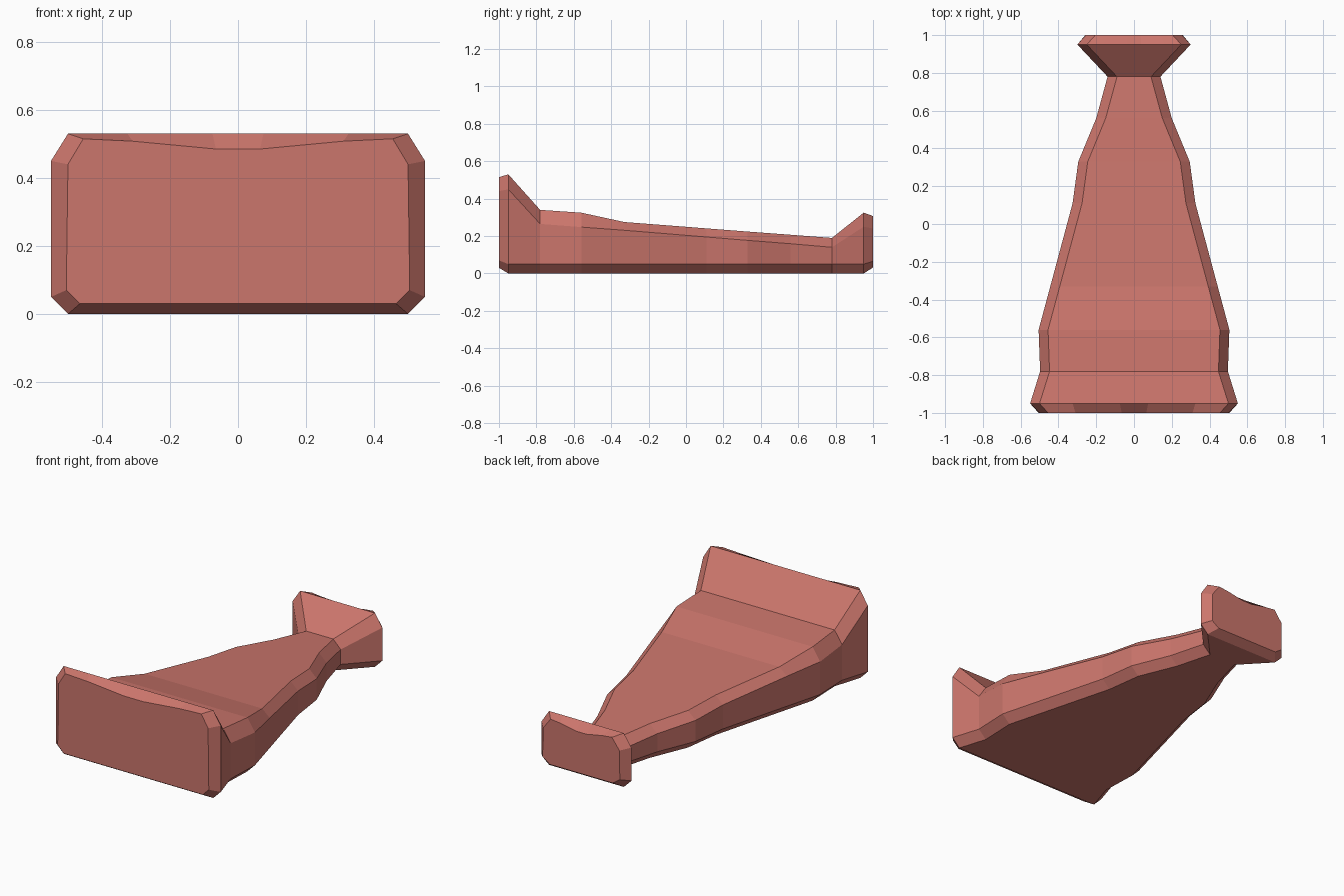
import bpy, bmesh

if "Cube" in bpy.data.objects:
    bpy.data.objects.remove(bpy.data.objects["Cube"])

# Stations along the body: y, half width, shoulder z, top z
STATIONS = [
    (-0.95, 0.55, 0.45, 0.53),
    (-0.78, 0.497, 0.265, 0.34),
    (-0.56, 0.505, 0.248, 0.325),
    (-0.33, 0.443, 0.231, 0.275),
    (0.11, 0.325, 0.195, 0.241),
    (0.33, 0.295, 0.177, 0.224),
    (0.56, 0.20, 0.159, 0.207),
    (0.78, 0.14, 0.14, 0.19),
    (0.95, 0.30, 0.25, 0.325),
]
CHAMFER = 0.05


def section(w, shoulder, top):
    """Right half of a chamfered cross-section, bottom to top."""
    f = w - CHAMFER
    return [(f, 0), (w, CHAMFER), (w, shoulder), (f, top), (f * 0.65, top), (f * 0.15, top)]


def ring(bm, y, half):
    pts = half + [(-x, z) for x, z in reversed(half)]
    return [bm.verts.new((x, y, z)) for x, z in pts]


# Bevelled end plates with a shallow dip in the top edge
FRONT = [(0.465, 0.03), (0.505, 0.07), (0.50, 0.44), (0.455, 0.515), (0.31, 0.508), (0.065, 0.485)]
BACK = [(0.21, 0.032), (0.258, 0.065), (0.255, 0.24), (0.205, 0.307), (0.14, 0.30), (0.035, 0.28)]

# Loft the body through all sections
bm = bmesh.new()
rings = [ring(bm, -1, FRONT)]
rings += [ring(bm, y, section(w, s, t)) for y, w, s, t in STATIONS]
rings.append(ring(bm, 1, BACK))
n = len(rings[0])
for a, b in zip(rings, rings[1:]):
    for i in range(n):
        j = (i + 1) % n
        bm.faces.new((a[i], a[j], b[j], b[i]))
bm.faces.new(rings[0])
bm.faces.new(rings[-1][::-1])
bmesh.ops.recalc_face_normals(bm, faces=bm.faces)

mesh = bpy.data.meshes.new("tapered_body")
bm.to_mesh(mesh)
bm.free()
body = bpy.data.objects.new("tapered_body", mesh)
bpy.context.collection.objects.link(body)

# Muted red
mat = bpy.data.materials.new("muted_red")
mat.diffuse_color = (0.60, 0.18, 0.15, 1)
mat.use_nodes = True
mat.node_tree.nodes["Principled BSDF"].inputs["Base Color"].default_value = mat.diffuse_color
mesh.materials.append(mat)
